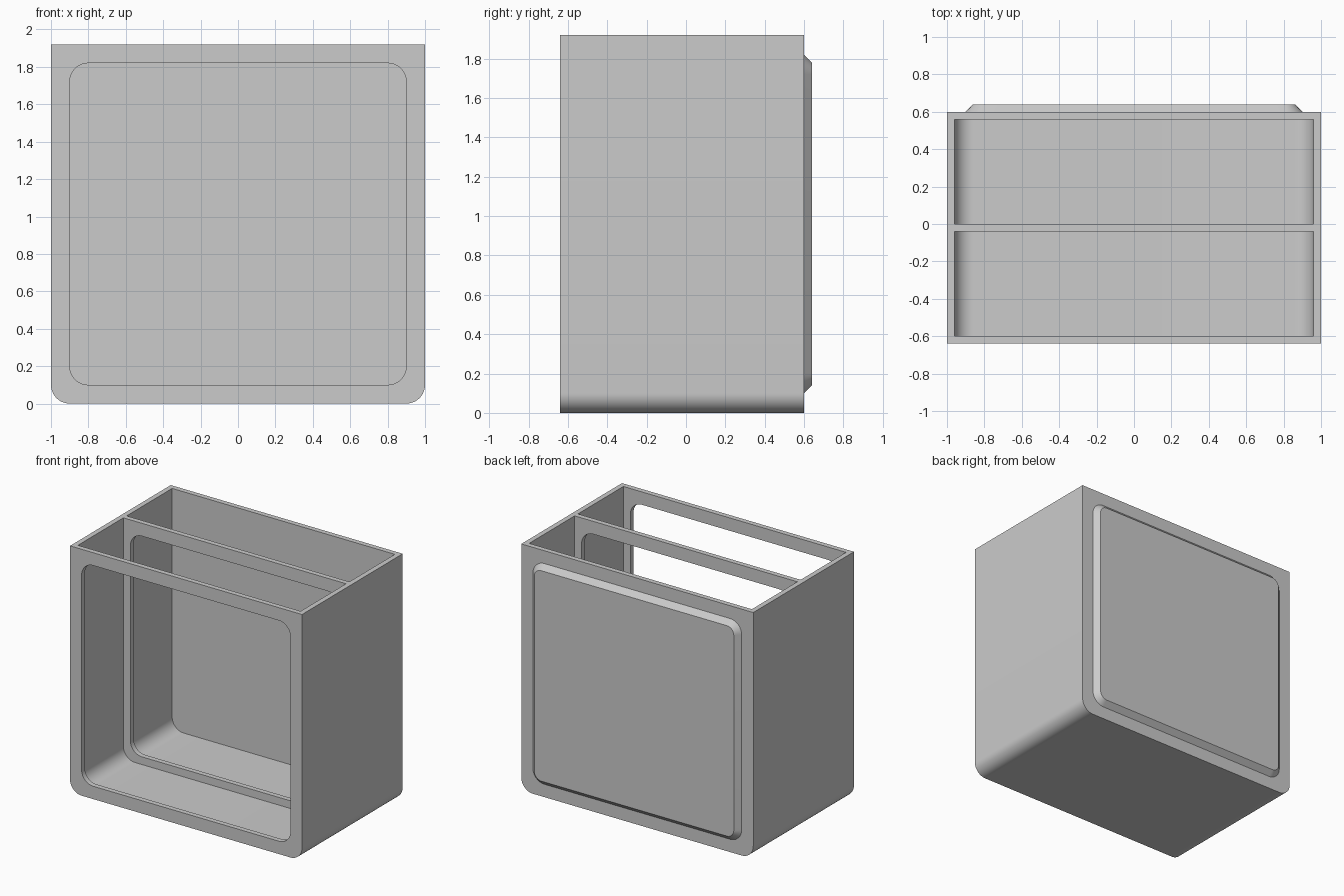
import bpy, bmesh
from math import sin, cos, pi

cube = bpy.data.objects.get("Cube")
if cube:
    bpy.data.objects.remove(cube, do_unlink=True)

WALL = 0.04
STEPS = 12

grey = bpy.data.materials.new("plain_grey")
grey.use_nodes = True
grey.diffuse_color = (0.6, 0.6, 0.6, 1)
grey.node_tree.nodes["Principled BSDF"].inputs["Base Color"].default_value = (0.6, 0.6, 0.6, 1)


def outline(half, low, high, radius, round_top=True):
    """Rectangle in x and z with rounded bottom and optionally rounded top corners."""
    points = []
    for quarter, (sx, sz) in enumerate([(1, 1), (-1, 1), (-1, -1), (1, -1)]):
        if sz > 0 and not round_top:
            points.append((sx * half, high))
            continue
        cx = sx * (half - radius)
        cz = high - radius if sz > 0 else low + radius
        for i in range(STEPS + 1):
            a = (quarter + i / STEPS) * pi / 2
            points.append((cx + radius * cos(a), cz + radius * sin(a)))
    return points


def loft(name, first, y0, second, y1):
    """Closed solid between two matching outlines at depths y0 and y1."""
    bm = bmesh.new()
    a = [bm.verts.new((x, y0, z)) for x, z in first]
    b = [bm.verts.new((x, y1, z)) for x, z in second]
    bm.faces.new(a)
    bm.faces.new(b)
    for i in range(len(a)):
        j = (i + 1) % len(a)
        bm.faces.new((a[i], a[j], b[j], b[i]))
    bmesh.ops.recalc_face_normals(bm, faces=bm.faces)
    mesh = bpy.data.meshes.new(name)
    bm.to_mesh(mesh)
    bm.free()
    mesh.materials.append(grey)
    obj = bpy.data.objects.new(name, mesh)
    bpy.context.collection.objects.link(obj)
    return obj


def activate(obj):
    bpy.ops.object.select_all(action='DESELECT')
    obj.select_set(True)
    bpy.context.view_layer.objects.active = obj


def carve(obj, cutter):
    cutter.hide_render = True
    mod = obj.modifiers.new("cut", 'BOOLEAN')
    mod.operation = 'DIFFERENCE'
    mod.solver = 'EXACT'
    mod.object = cutter
    activate(obj)
    bpy.ops.object.modifier_apply(modifier=mod.name)
    bpy.data.objects.remove(cutter, do_unlink=True)


# Open-topped body with rounded lower edges
shell = outline(1, 0, 1.92, 0.1, False)
body = loft("box_body", shell, -0.64, shell, 0.6)

# Two compartments separated by a divider
bay = outline(1 - WALL, WALL, 2.2, 0.1, False)
for y0, y1 in ((-0.6, -0.04), (0, 0.56)):
    carve(body, loft("compartment_cutter", bay, y0, bay, y1))

# Rounded window through the front wall and the divider
window = outline(0.9, 0.1, 1.82, 0.1)
carve(body, loft("window_cutter", window, -0.8, window, 0.2))

# Chamfered raised panel on the back
panel = loft("back_panel", window, 0.6, outline(0.86, 0.14, 1.78, 0.06), 0.64)

for obj in (body, panel):
    activate(obj)
    bpy.ops.object.shade_smooth_by_angle()
